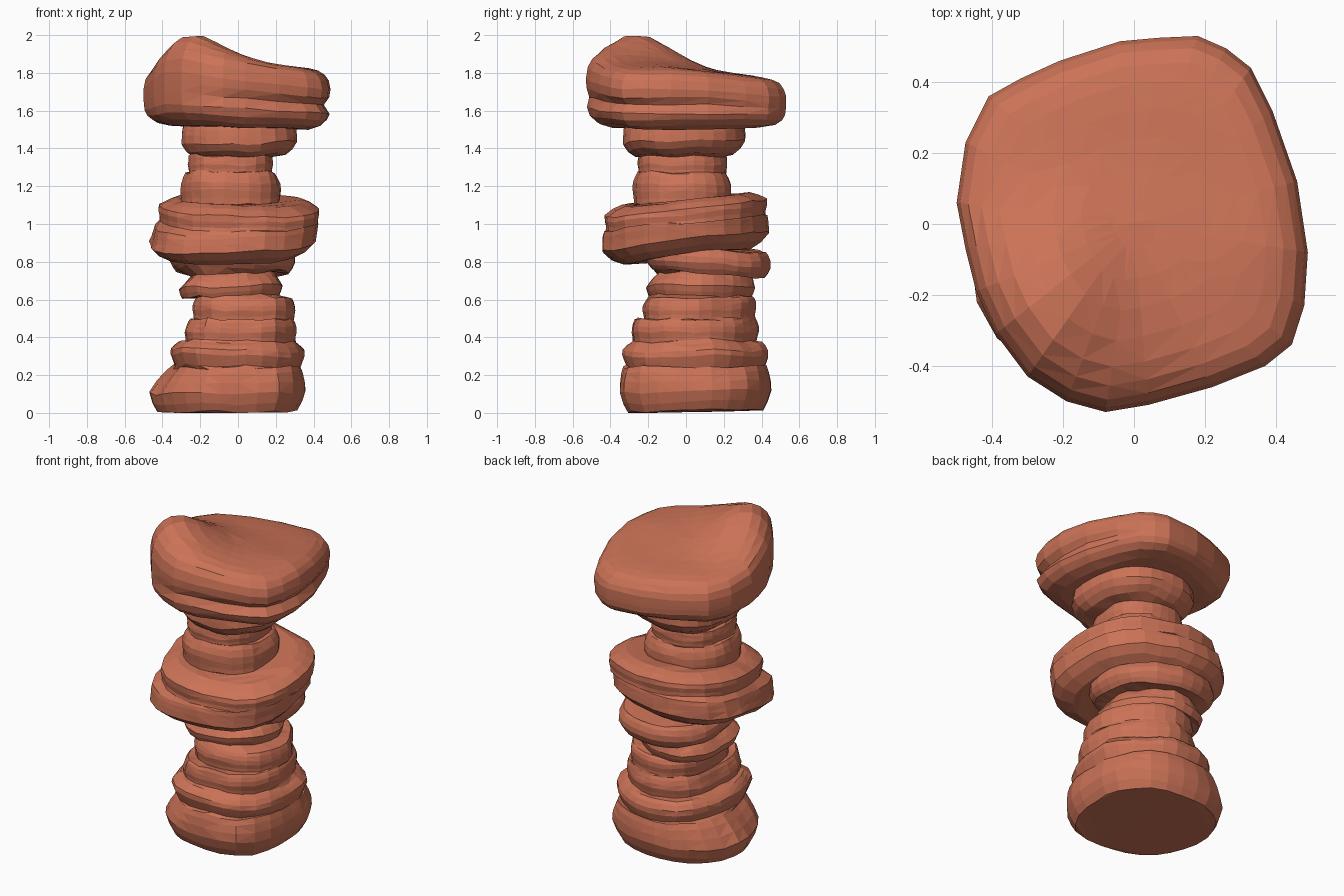
import bpy, bmesh, math
from mathutils import Vector, noise

if "Cube" in bpy.data.objects:
    bpy.data.objects.remove(bpy.data.objects["Cube"])

SIDES = 26

clay = bpy.data.materials.new("terracotta rock")
clay.diffuse_color = (0.60, 0.17, 0.095, 1)
clay.use_nodes = True
clay.node_tree.nodes["Principled BSDF"].inputs["Base Color"].default_value = clay.diffuse_color


def loft(name, rings):
    """Skin a list of closed rings and cap both ends."""
    bm = bmesh.new()
    loops = [[bm.verts.new(p) for p in ring] for ring in rings]
    for a, b in zip(loops, loops[1:]):
        for i in range(len(a)):
            j = (i + 1) % len(a)
            bm.faces.new((a[i], a[j], b[j], b[i]))
    bm.faces.new(loops[0][::-1])
    bm.faces.new(loops[-1])
    bmesh.ops.recalc_face_normals(bm, faces=bm.faces)
    bmesh.ops.triangulate(bm, faces=bm.faces)
    mesh = bpy.data.meshes.new(name)
    bm.to_mesh(mesh)
    bm.free()
    mesh.materials.append(clay)
    obj = bpy.data.objects.new(name, mesh)
    bpy.context.collection.objects.link(obj)
    return obj


def rock_outline(seed, skew, push, power=2.45):
    """Irregular rounded square filling -1..1; skew stretches one diagonal,
    push fills the front left corner and trims the back right one."""
    pts = []
    for i in range(SIDES):
        a = math.tau * i / SIDES
        c, d = math.cos(a), math.sin(a)
        r = (abs(c) ** power + abs(d) ** power) ** (-1 / power)
        corner = -push * max(0, math.sin(2 * a)) * (1 if c > 0 else -1)
        r *= 1 - skew * math.sin(2 * a) + corner + 0.05 * noise.noise(Vector((c * 1.7, d * 1.7, seed * 9)))
        pts.append((r * c, r * d))
    xs, ys = zip(*pts)
    fit = lambda v, vs: 2 * (v - min(vs)) / (max(vs) - min(vs)) - 1
    return [(fit(x, xs), fit(y, ys)) for x, y in pts]


def slab_rings(z0, z1, x0, x1, y0, y1, tilt_x, tilt_y, low, high,
               skew=0.0, push=0.0, left=0.0, right=0.0, front=0.0):
    """One weathered slab; left/right/front push that side toward +axis going up."""
    cx, cy, rx, ry = (x0 + x1) / 2, (y0 + y1) / 2, (x1 - x0) / 2, (y1 - y0) / 2
    shape = rock_outline(z0, skew, push)
    rings = []
    for t, s in ((0, low), (0.18, 0.35 * low + 0.64), (0.42, 1), (0.65, 0.995),
                 (0.86, 0.5 + 0.5 * high), (1, high)):
        ring = []
        lean = max(0, t - 0.4) / 0.6
        for u, v in shape:
            n = noise.noise(Vector((u * 2.2, v * 2.2, z0 * 7 + t * 1.5)))
            k = s * (1 + 0.025 * n)
            dx, dy = rx * u * k, ry * v * k
            z = z0 + (z1 - z0) * t + tilt_x * dx + tilt_y * dy + 0.018 * n
            dx += lean * (left * max(0, -u) + right * max(0, u))
            dy += lean * front * max(0, -v)
            ring.append((cx + dx, cy + dy, max(z, 0.0)))
        rings.append(ring)
    return rings


def stack(name, slabs):
    loft(name, [r for s in slabs for r in slab_rings(*s)])


# Lower stack of thin slabs, from the wide foot upward
stack("lower_stack", [
    (0.01, 0.245, -0.47, 0.355, -0.35, 0.45, 0.01, 0.015, 0.90, 0.95, 0.04, -0.05, 0.10),
    (0.25, 0.375, -0.355, 0.35, -0.335, 0.44, -0.02, 0.0, 0.95, 0.90, 0.02, 0.05),
    (0.38, 0.495, -0.285, 0.31, -0.29, 0.385, 0.0, 0.0, 0.97, 0.95, 0.02, 0.10, 0.02),
    (0.50, 0.61, -0.24, 0.305, -0.23, 0.37, 0.0, 0.02, 0.98, 0.94, 0.03, 0.13),
    (0.615, 0.735, -0.315, 0.24, -0.215, 0.365, 0.05, -0.02, 0.93, 0.96, 0.03, 0.12, 0.06, -0.05, 0.05),
    (0.745, 0.875, -0.36, 0.30, -0.22, 0.45, -0.03, -0.09, 0.90, 0.92, 0.02, 0.04),
])

# Wide tilted boulder in the middle
stack("middle_boulder", [
    (0.83, 1.00, -0.465, 0.41, -0.44, 0.44, 0.04, 0.12, 0.76, 0.985, 0.03, 0.05, 0.02, 0.02),
    (1.005, 1.13, -0.42, 0.43, -0.43, 0.43, -0.02, 0.11, 0.985, 0.78, 0.03),
])

# Narrow neck under the cap
stack("neck", [
    (1.10, 1.27, -0.305, 0.225, -0.28, 0.24, 0.0, -0.02, 0.98, 0.90),
    (1.275, 1.36, -0.265, 0.185, -0.255, 0.22, 0.0, 0.0, 0.98, 0.98),
    (1.365, 1.53, -0.30, 0.315, -0.335, 0.315, 0.03, 0.03, 0.80, 0.96, 0.03, 0.03),
])

# Cap rock: skewed outline, grooved rim and a hump at the front left
outline = [(0.49, -0.08), (0.46, 0.12), (0.39, 0.32), (0.33, 0.44), (0.26, 0.495), (0.18, 0.53),
           (0.07, 0.525), (-0.04, 0.515), (-0.21, 0.46), (-0.32, 0.41), (-0.41, 0.36),
           (-0.475, 0.23), (-0.50, 0.06), (-0.475, -0.07), (-0.445, -0.19), (-0.39, -0.31),
           (-0.30, -0.43), (-0.19, -0.50), (-0.08, -0.53), (0.04, -0.51), (0.22, -0.46),
           (0.37, -0.40), (0.445, -0.34), (0.48, -0.23)]


def cap_top(x, y):
    hump = math.exp(-((x + 0.24) / 0.22) ** 2 - ((y + 0.25) / 0.25) ** 2)
    return 1.825 - 0.12 * y + 0.15 * hump - 0.05 * max(0, x) * max(0, -y) / 0.2


def cap_bottom(x, y):
    return 1.51 - 0.02 * x + 0.005 * y


# scale, height fraction, groove depth (only on the right and front sides)
cap_profile = [(0.45, 0, 0), (0.76, 0.01, 0), (0.89, 0.07, 0), (0.96, 0.16, 0), (0.99, 0.27, 0),
               (0.998, 0.41, 0.05), (1.0, 0.52, 0.01), (1.0, 0.66, 0), (0.98, 0.80, 0),
               (0.935, 0.90, 0), (0.86, 0.96, 0), (0.76, 0.99, 0), (0.62, 1, 0), (0.46, 1, 0),
               (0.30, 1, 0), (0.12, 1, 0)]
cap_rings = []
for s, t, groove in cap_profile:
    ring = []
    for ox, oy in outline:
        k = s - groove * 2.6 * min(0.6, max(0, ox - oy * 0.6))
        x, y = ox * k, oy * k
        lo, hi = cap_bottom(x, y), cap_top(x, y)
        n = noise.noise(Vector((x * 4, y * 4, t * 5)))
        ring.append((x, y, lo + (hi - lo) * t + 0.012 * n))
    cap_rings.append(ring)
loft("cap_rock", cap_rings)
